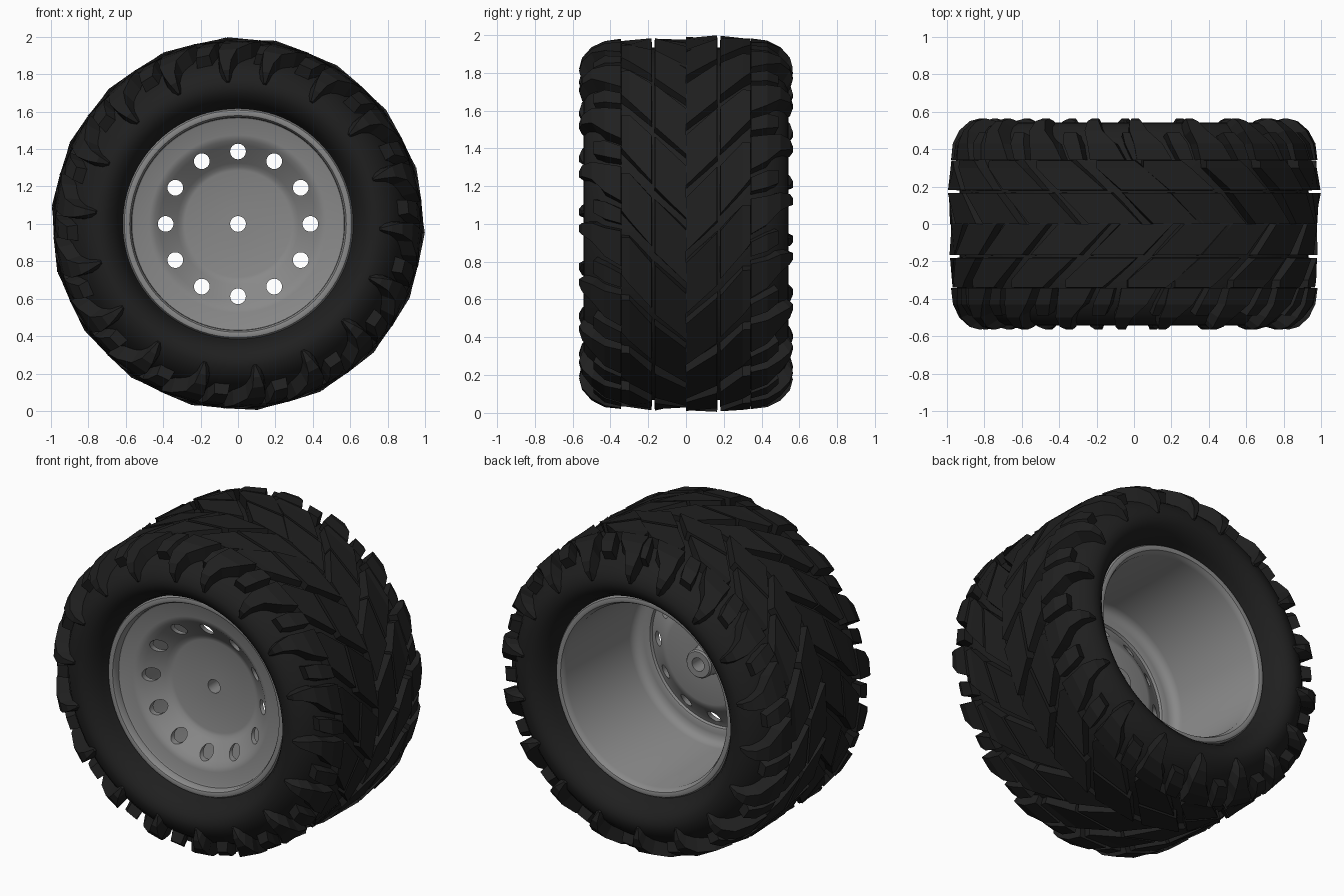
import bpy, bmesh
from math import sin, cos, pi, radians

if "Cube" in bpy.data.objects:
    bpy.data.objects.remove(bpy.data.objects["Cube"])


def finish(name, bm, mat=None):
    bmesh.ops.recalc_face_normals(bm, faces=bm.faces)
    me = bpy.data.meshes.new(name)
    bm.to_mesh(me)
    bm.free()
    ob = bpy.data.objects.new(name, me)
    bpy.context.collection.objects.link(ob)
    if mat:
        me.materials.append(mat)
    return ob


def place(y, r, deg):
    """Point on the wheel: angle runs clockwise from the top, axle along y at z = 1."""
    a = radians(deg)
    return (r * sin(a), y, 1 + r * cos(a))


def revolve(name, profile, n, mat=None):
    """Spin a closed (y, r) loop around the axle."""
    bm = bmesh.new()
    rings = [[bm.verts.new(place(y, r, 360 * i / n)) for y, r in profile] for i in range(n)]
    m = len(profile)
    for i in range(n):
        a, b = rings[i], rings[(i + 1) % n]
        for j in range(m):
            k = (j + 1) % m
            bm.faces.new((a[j], a[k], b[k], b[j]))
    return finish(name, bm, mat)


def smooth(ob, deg=30):
    bpy.ops.object.select_all(action='DESELECT')
    ob.select_set(True)
    bpy.context.view_layer.objects.active = ob
    bpy.ops.object.shade_smooth_by_angle(angle=radians(deg))


rubber = bpy.data.materials.new("rubber")
rubber.diffuse_color = (0.014, 0.014, 0.014, 1)
rubber.use_nodes = True
rubber.node_tree.nodes["Principled BSDF"].inputs["Base Color"].default_value = rubber.diffuse_color
metal = bpy.data.materials.new("metal")
metal.diffuse_color = (0.25, 0.25, 0.25, 1)
metal.use_nodes = True
metal.node_tree.nodes["Principled BSDF"].inputs["Base Color"].default_value = metal.diffuse_color

# Tyre body: mirrored half profile, closed on the rim barrel
half = [(0.09, .935), (.20, .932), (.30, .925), (.37, .91), (.43, .885), (.48, .85),
        (.52, .81), (.54, .765), (.543, .73), (.53, .695), (.50, .66), (.455, .632),
        (.40, .615), (.37, .598)]
tyre = revolve("tyre_body", half + [(-y, r) for y, r in reversed(half)], 96, rubber)
smooth(tyre, 50)

# Rim: dished face, lips, barrel and hub boss as one closed profile
rim_profile = [
    (-.238, .042), (-.238, .285), (-.244, .305), (-.26, .325), (-.335, .42), (-.358, .445),
    (-.37, .475), (-.37, .56), (-.375, .568), (-.405, .57), (-.42, .579), (-.424, .593),
    (-.42, .608), (-.408, .616), (-.385, .617), (-.36, .59),
    (.36, .59), (.385, .617), (.408, .616), (.42, .608), (.424, .593), (.42, .579),
    (.405, .57), (.385, .562), (-.24, .562), (-.27, .553), (-.29, .53), (-.295, .50),
    (-.295, .475), (-.30, .462), (-.315, .455), (-.305, .425), (-.23, .325), (-.215, .30),
    (-.21, .28), (-.21, .095), (-.20, .09), (-.13, .087), (-.12, .079), (-.12, .042)]
rim = revolve("rim", rim_profile, 96, metal)

# Twelve round holes drilled through the dish
bm = bmesh.new()
for i in range(12):
    x, y, z = place(-.29, .387, 30 * i)
    ends = [[bm.verts.new((x + .042 * cos(2 * pi * k / 24), y + d, z + .042 * sin(2 * pi * k / 24)))
             for k in range(24)] for d in (-.16, .16)]
    bm.faces.new(ends[0])
    bm.faces.new(ends[1])
    for k in range(24):
        j = (k + 1) % 24
        bm.faces.new((ends[0][k], ends[0][j], ends[1][j], ends[1][k]))
cutter = finish("hole_cutter", bm)
cutter.hide_render = True
mod = rim.modifiers.new("holes", 'BOOLEAN')
mod.operation, mod.solver, mod.object = 'DIFFERENCE', 'EXACT', cutter
bpy.context.view_layer.objects.active = rim
bpy.ops.object.modifier_apply(modifier=mod.name)
bpy.data.objects.remove(cutter)
smooth(rim, 35)

# Tread lugs: stations of (y, top r at start, top r at end, base y, base r, start, end angle)
lugs = {
    "centre_lugs": [(0, .988, .99, 0, .91, 1, 17.5), (.165, 1.0, .99, .168, .91, -8.5, 8)],
    "middle_lugs": [(.182, .998, .986, .179, .91, -9, 6), (.30, .982, .984, .30, .90, -17, -2),
                    (.34, .978, .98, .343, .89, -17, -5)],
    "shoulder_lugs": [(.343, .982, .982, .34, .88, -19, -8), (.43, .97, .97, .42, .85, -20, -11),
                      (.50, .935, .935, .46, .83, -21.5, -15.5), (.55, .88, .88, .50, .80, -21.5, -17.5),
                      (.565, .825, .825, .52, .77, -20.8, -18.2), (.55, .765, .765, .53, .75, -19.6, -18.8)],
    "shoulder_blocks": [(.343, .976, .976, .34, .88, -5.5, -1), (.43, .96, .96, .42, .85, -8, -2.5),
                        (.49, .915, .915, .46, .84, -9, -4.5)],
}


def add_lug(bm, stations, side, turn, scale):
    rows = []
    for y, r0, r1, yb, rb, t0, t1 in stations:
        rows.append([bm.verts.new(place(side * p, q, t + turn)) for p, q, t in
                     ((yb, rb, t0 - .7), (y, r0 * scale, t0), (y, r1 * scale, t1), (yb, rb, t1 + .7))])
    for a, b in zip(rows, rows[1:]):
        for j in range(4):
            k = (j + 1) % 4
            bm.faces.new((a[j], a[k], b[k], b[j]))
    bm.faces.new(rows[0])
    bm.faces.new(rows[-1])


# 18 repeats per side, the front side staggered by half a pitch and slightly lower
for name, stations in lugs.items():
    bm = bmesh.new()
    for side, shift, low in ((1, 20, 1), (-1, 30, .99)):
        for i in range(18):
            add_lug(bm, stations, side, 20.3 * i + shift, 1 if "shoulder" in name else low)
    finish(name, bm, rubber)
